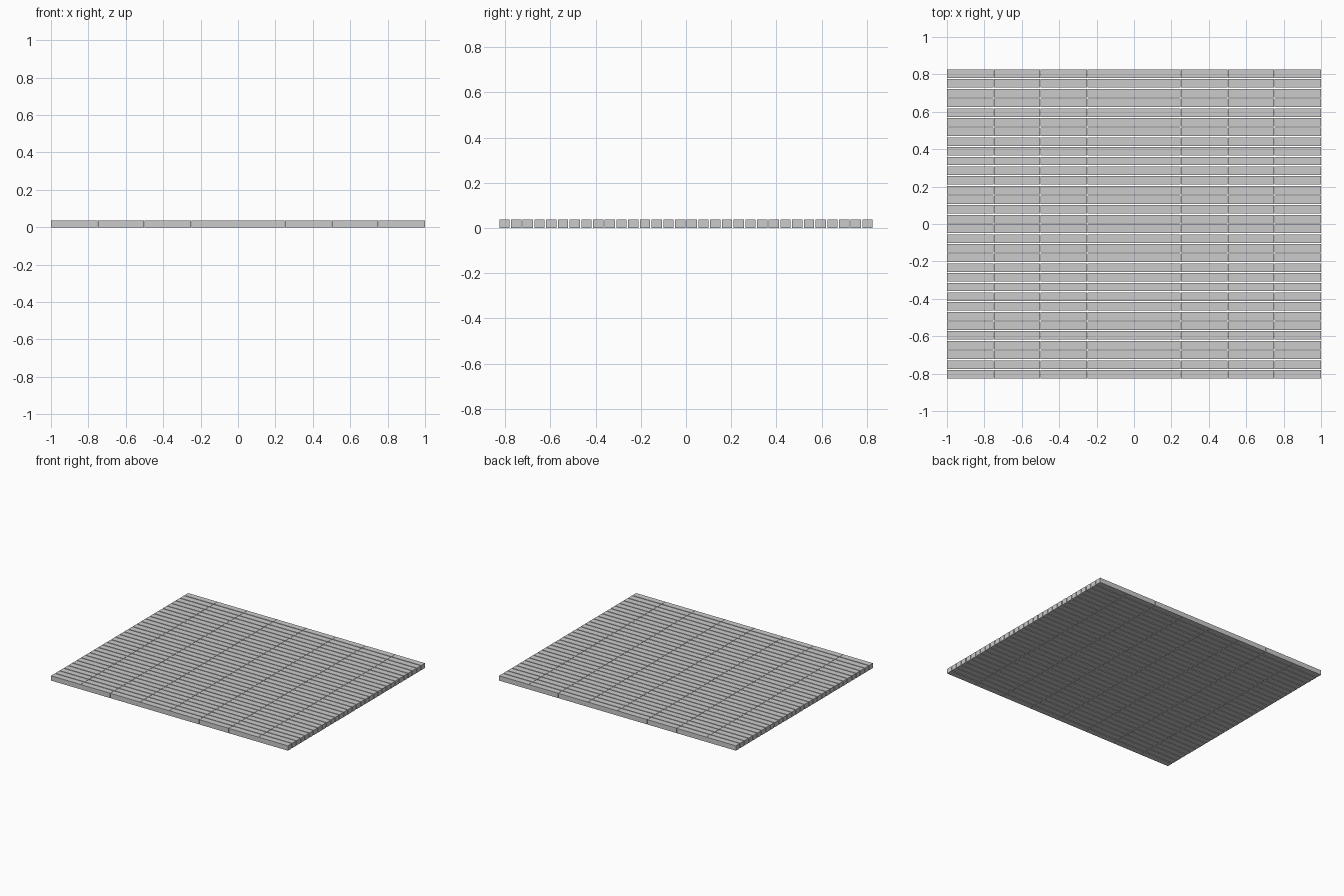
import bpy

if "Cube" in bpy.data.objects:
    bpy.data.objects.remove(bpy.data.objects["Cube"])

# Overall layout: a grid of narrow wooden planks, 8 along x and 32 along y
COLS, ROWS = 8, 32
LENGTH, DEPTH, HEIGHT = 2.0, 1.652, 0.037
GAP_X, GAP_Y = 0.002, 0.0065

plank_x = (LENGTH - (COLS - 1) * GAP_X) / COLS
plank_y = (DEPTH - (ROWS - 1) * GAP_Y) / ROWS


def add_array(obj, name, count, step):
    mod = obj.modifiers.new(name, 'ARRAY')
    mod.count = count
    mod.use_relative_offset = False
    mod.use_constant_offset = True
    mod.constant_offset_displace = step


# Single plank in the front left corner, repeated along both directions
bpy.ops.mesh.primitive_cube_add(
    size=1, location=(-LENGTH / 2 + plank_x / 2, -DEPTH / 2 + plank_y / 2, HEIGHT / 2))
planks = bpy.context.object
planks.name = "floor_planks"
planks.scale = (plank_x, plank_y, HEIGHT)
bpy.ops.object.transform_apply(location=False, rotation=False, scale=True)
add_array(planks, "planks_in_row", COLS, (plank_x + GAP_X, 0, 0))
add_array(planks, "rows", ROWS, (0, plank_y + GAP_Y, 0))
